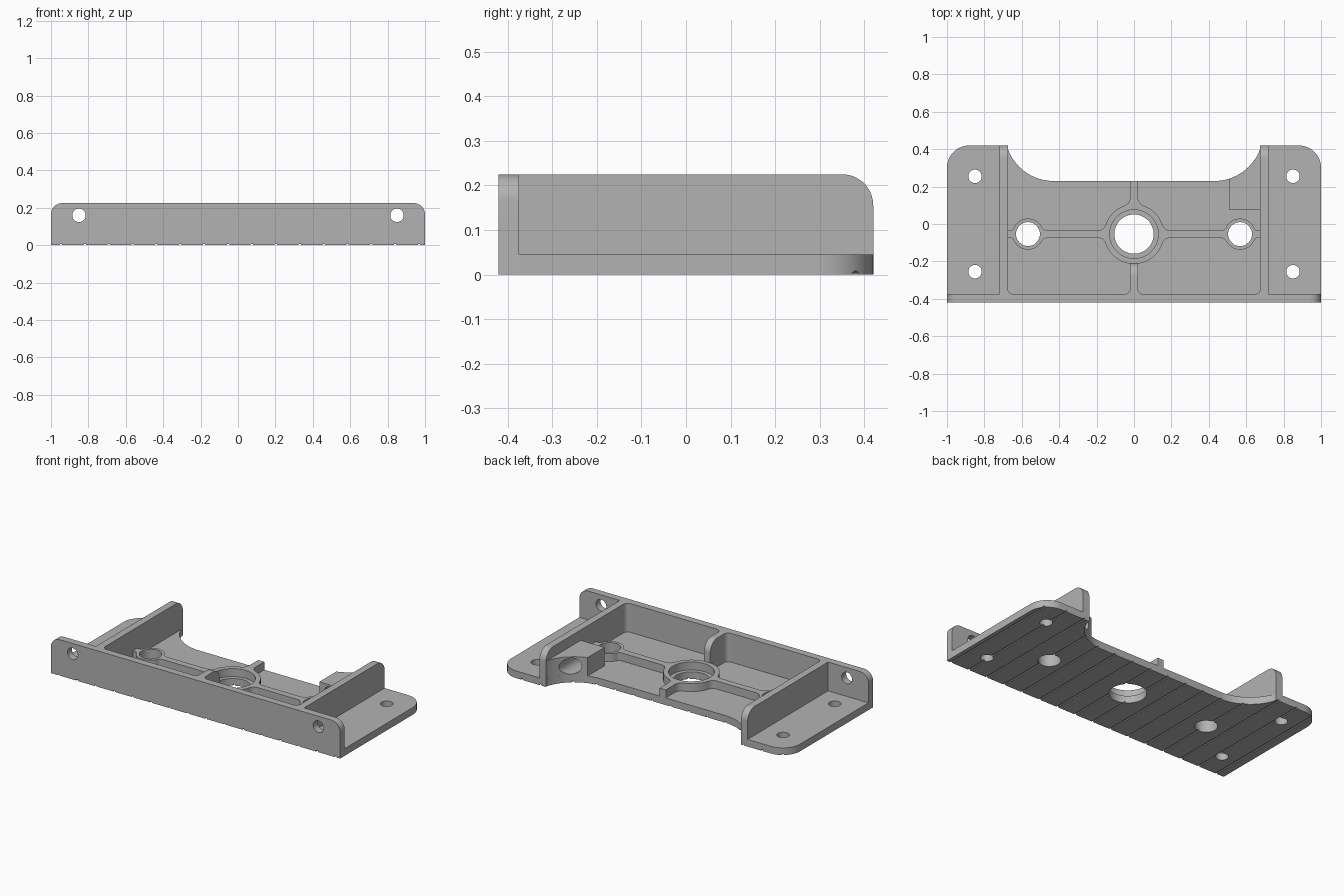
import bpy, bmesh
from math import sin, cos, pi, radians, sqrt, atan2
from mathutils import Vector

if "Cube" in bpy.data.objects:
    bpy.data.objects.remove(bpy.data.objects["Cube"])

grey = bpy.data.materials.new("plain grey")
grey.use_nodes = True
grey.diffuse_color = (0.45, 0.45, 0.45, 1)
grey.node_tree.nodes["Principled BSDF"].inputs["Base Color"].default_value = (0.45, 0.45, 0.45, 1)

AXES = {"x": lambda a, b, d: Vector((d, a, b)),
        "y": lambda a, b, d: Vector((a, d, b)),
        "z": lambda a, b, d: Vector((a, b, d))}


def arc(cx, cy, r, start, end, n=16):
    """Points of an arc, angles in degrees."""
    steps = [radians(start + (end - start) * i / n) for i in range(n + 1)]
    return [(cx + r * cos(t), cy + r * sin(t)) for t in steps]


def circle(cx, cy, r, n=48):
    return arc(cx, cy, r, 0, 360, n)[:-1]


def rect(a0, b0, a1, b1):
    return [(a0, b0), (a1, b0), (a1, b1), (a0, b1)]


def prisms(name, outlines, d0, d1, axis="z"):
    """Extrude one or more outlines along an axis into one object."""
    bm = bmesh.new()
    place = AXES[axis]
    for pts in outlines:
        low = [bm.verts.new(place(a, b, d0)) for a, b in pts]
        high = [bm.verts.new(place(a, b, d1)) for a, b in pts]
        bm.faces.new(low)
        bm.faces.new(high)
        for i in range(len(pts)):
            j = (i + 1) % len(pts)
            bm.faces.new((low[i], low[j], high[j], high[i]))
    bmesh.ops.recalc_face_normals(bm, faces=bm.faces)
    mesh = bpy.data.meshes.new(name)
    bm.to_mesh(mesh)
    bm.free()
    mesh.materials.append(grey)
    obj = bpy.data.objects.new(name, mesh)
    bpy.context.collection.objects.link(obj)
    return obj


def activate(obj):
    bpy.ops.object.select_all(action="DESELECT")
    obj.select_set(True)
    bpy.context.view_layer.objects.active = obj


def cut(obj, cutter):
    mod = obj.modifiers.new("cut", "BOOLEAN")
    mod.operation = "DIFFERENCE"
    mod.solver = "EXACT"
    mod.object = cutter
    activate(obj)
    bpy.ops.object.modifier_apply(modifier="cut")


def discard(*cutters):
    for c in cutters:
        bpy.data.objects.remove(c)


BASE, TOP, LOW = 0.045, 0.225, 0.095      # floor, wall and low rib heights
BACK, INNER = 0.42, -0.375                # back edge, inner face of front wall
RIB_IN, RIB_OUT = 0.675, 0.72             # side rib faces
NOTCH_X, NOTCH_Y, NOTCH_R = 0.43, 0.49, 0.26
HUB_Y, HALF = -0.054, 0.021               # hub line and half width of low ribs


def notch(x0, x1, n=20):
    """Curved edge of the back cut-out between two x positions."""
    xs = [x0 + (x1 - x0) * sin(i / n * pi / 2) for i in range(n + 1)]
    return [(x, NOTCH_Y - sqrt(NOTCH_R ** 2 - (x - NOTCH_X) ** 2)) for x in xs]


# Base plate with rounded back corners and a cut-out at the back
half = [(1, INNER)] + arc(0.88, BACK - 0.12, 0.12, 0, 90) + [(RIB_IN, BACK)]
half += notch(NOTCH_X, RIB_IN)[-2::-1]
plate = prisms("base_plate", [half + [(-x, y) for x, y in reversed(half)]], 0, BASE)

# Front wall with rounded upper corners
outline = [(-1, 0), (1, 0)] + arc(0.94, TOP - 0.06, 0.06, 0, 90) + arc(-0.94, TOP - 0.06, 0.06, 90, 180)
wall = prisms("front_wall", [outline], -BACK, INNER, "y")

# Holes through plate and wall, and fine grooves underneath
plate_holes = [circle(x, y, 0.036) for x in (-0.85, 0.85) for y in (-0.255, 0.255)]
plate_holes += [circle(x, HUB_Y, 0.064) for x in (-0.567, 0.567)]
plate_holes.append(circle(0, HUB_Y, 0.105, 64))
hole_cutter = prisms("hole_cutter", plate_holes, -0.1, 0.1)
cut(plate, hole_cutter)
wall_cutter = prisms("wall_hole_cutter", [circle(x, 0.16, 0.036) for x in (-0.85, 0.85)], -0.5, -0.3, "y")
cut(wall, wall_cutter)
groove_cutter = prisms("groove_cutter", [circle(-0.947 + 0.1277 * i, 0.001, 0.007, 10) for i in range(16)],
                       -0.5, 0.5, "y")
cut(plate, groove_cutter)
cut(wall, groove_cutter)
discard(hole_cutter, wall_cutter, groove_cutter)
parts = [plate, wall]

# Tall side ribs, rounded at the upper back
profile = [(INNER, BASE), (BACK, BASE)] + arc(BACK - 0.07, TOP - 0.07, 0.07, 0, 90) + [(INNER, TOP)]
for side, s in (("left", 1), ("right", -1)):
    parts.append(prisms(side + "_rib", [profile], s * RIB_IN, s * RIB_OUT, "x"))

# Tall centre rib from front wall to hub
end = HUB_Y - 0.155
profile = [(INNER, BASE), (end, BASE)] + arc(end - 0.07, TOP - 0.07, 0.07, 0, 90) + [(INNER, TOP)]
parts.append(prisms("centre_rib", [profile], -HALF, HALF, "x"))

# Rounded vertical corners along the front wall
f = 0.03
corners = []
for s in (1, -1):
    for x, d in ((RIB_IN, -1), (HALF, 1)):
        pts = [(x, INNER)] + arc(x + d * f, INNER + f, f, 270, 180 if d > 0 else 360, 8)
        corners.append([(s * a, b) for a, b in pts])
parts.append(prisms("corner_fillets", corners, BASE, TOP))


# Raised rings around the holes
def ring(name, x, inner, outer):
    body = prisms(name, [circle(x, HUB_Y, outer, 64)], BASE, LOW)
    bore = prisms("bore_cutter", [circle(x, HUB_Y, inner, 64)], 0, 0.2)
    cut(body, bore)
    discard(bore)
    return body


HUB_R, BOSS_R, BOSS_X = 0.16, 0.083, 0.567
parts.append(ring("hub_ring", 0, 0.13, HUB_R))
parts.append(ring("left_boss_ring", BOSS_X, 0.064, BOSS_R))
parts.append(ring("right_boss_ring", -BOSS_X, 0.064, BOSS_R))

# Low ribs linking the rings, side ribs and back edge
lo, hi = HUB_Y - HALF, HUB_Y + HALF
bars = [rect(-HALF, HUB_Y + HUB_R - 0.01, HALF, NOTCH_Y - NOTCH_R)]
for s in (1, -1):
    bars.append(rect(s * (HUB_R - 0.01), lo, s * (BOSS_X - BOSS_R + 0.006), hi))
    bars.append(rect(s * (BOSS_X + BOSS_R - 0.006), lo, s * RIB_IN, hi))
parts.append(prisms("low_ribs", bars, BASE, LOW))


# Fillets blending the low ribs into the rings
def blend(cx, r, f, turn):
    """Two fillets where a rib leaves a ring in the given direction."""
    reach = sqrt((r + f) ** 2 - (HALF + f) ** 2)
    tilt = math_deg = atan2(HALF + f, reach) * 180 / pi
    curve = arc(reach, HALF + f, f, 270, 180 + tilt, 8)
    shape = [(r * 0.97, 0), (reach, 0)] + curve
    c, s = cos(radians(turn)), sin(radians(turn))
    return [[(cx + x * c - m * y * s, HUB_Y + x * s + m * y * c) for x, y in shape] for m in (1, -1)]


fillets = blend(0, HUB_R, 0.05, 90)
for s, turn in ((1, 0), (-1, 180)):
    fillets += blend(0, HUB_R, 0.04, turn)
    fillets += blend(s * BOSS_X, BOSS_R, 0.03, turn + 180)
    fillets += blend(s * BOSS_X, BOSS_R, 0.015, turn)
parts.append(prisms("rib_fillets", fillets, BASE, LOW))

# Block beside the left rib with a bore running front to back
block = prisms("bored_block", [[(RIB_IN, 0.075), (0.51, 0.075)] + notch(0.51, RIB_IN)], BASE, 0.16)
bore = prisms("block_bore_cutter", [circle(0.592, 0.102, 0.05)], 0, 0.6, "y")
cut(block, bore)
discard(bore)
parts.append(block)

# Smooth curved walls, keep edges sharp
for obj in parts:
    activate(obj)
    bpy.ops.object.shade_smooth_by_angle(angle=radians(30))
